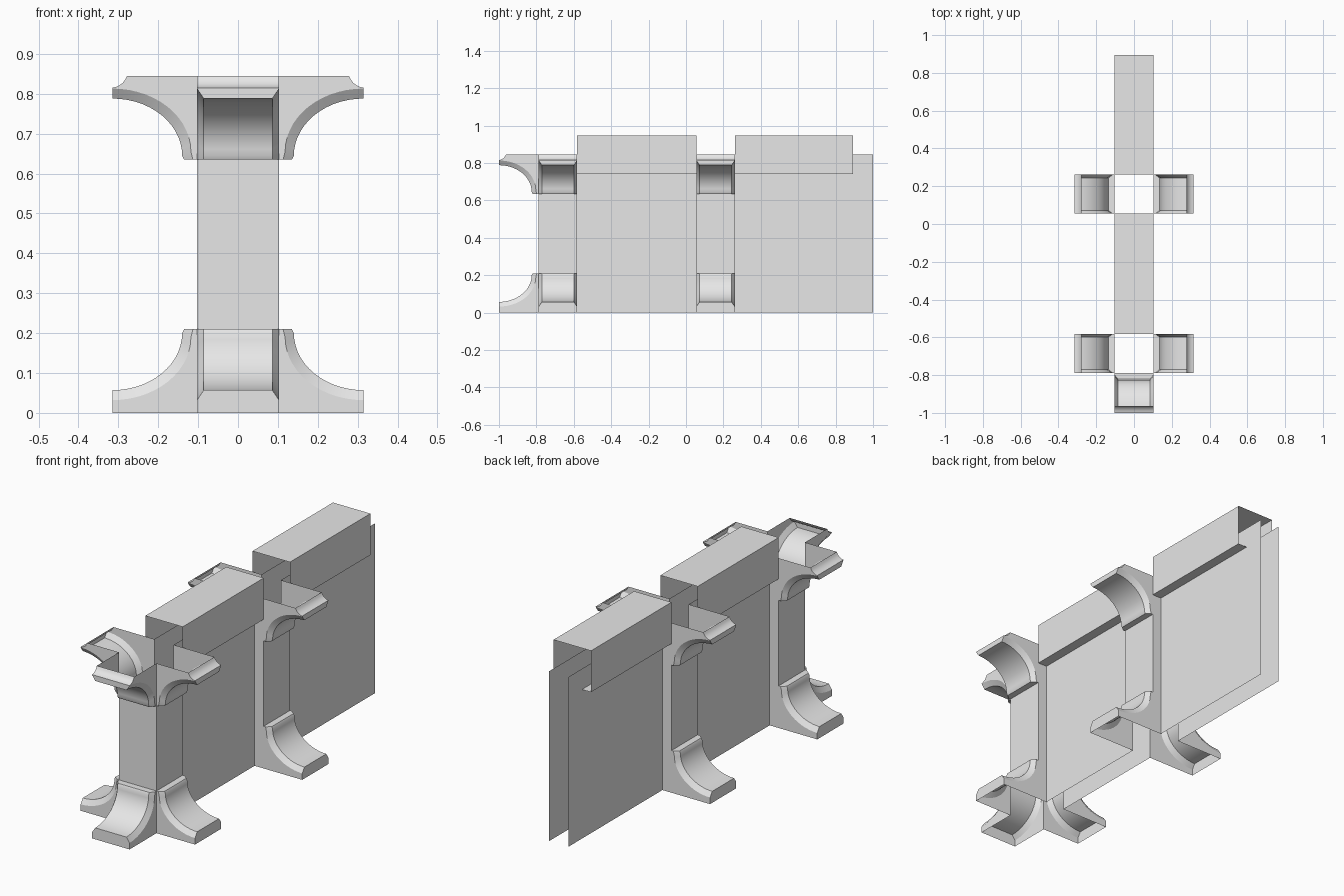
import bpy, bmesh, math
from mathutils import Matrix

cube = bpy.data.objects.get("Cube")
if cube:
    bpy.data.objects.remove(cube, do_unlink=True)

# One plain grey for everything
grey = bpy.data.materials.new("plain_grey")
grey.use_nodes = True
grey.diffuse_color = (0.8, 0.8, 0.8, 1)
grey.node_tree.nodes["Principled BSDF"].inputs["Base Color"].default_value = (0.8, 0.8, 0.8, 1)

H = 0.845        # height of columns and wall sheets
HALF = 0.103     # half width of shaft, arms and caps
SHEET = 0.053    # half distance between wall sheets
INNER = 0.086    # half width of the cove between its chamfers
FOOT = 0.21      # height of a foot or bracket
REACH = 0.315    # how far an arm reaches from the column centre


def finish(name, bm, smooth=False):
    mesh = bpy.data.meshes.new(name)
    bm.to_mesh(mesh)
    bm.free()
    mesh.materials.append(grey)
    if smooth:
        mesh.polygons.foreach_set("use_smooth", [True] * len(mesh.polygons))
        mesh.set_sharp_from_angle(angle=math.radians(30))
    obj = bpy.data.objects.new(name, mesh)
    bpy.context.collection.objects.link(obj)
    return obj


def extrude_y(name, lines, y0, y1):
    """Open sheets: each (x, z) polyline is swept along y."""
    bm = bmesh.new()
    for line in lines:
        rows = [[bm.verts.new((x, y, z)) for y in (y0, y1)] for x, z in line]
        for a, b in zip(rows, rows[1:]):
            bm.faces.new((a[0], a[1], b[1], b[0]))
    return finish(name, bm)


def extrude_z(name, lines, z0, z1):
    """Open sheets: each (x, y) polyline is swept upward."""
    bm = bmesh.new()
    for line in lines:
        rows = [[bm.verts.new((x, y, z)) for z in (z0, z1)] for x, y in line]
        for a, b in zip(rows, rows[1:]):
            bm.faces.new((a[0], b[0], b[1], a[1]))
    return finish(name, bm)


def cove(u0, z0, z1, steps=14):
    """Quarter ellipse from the shaft out to the tip of an arm."""
    pts = []
    for i in range(steps + 1):
        t = math.pi / 2 * i / steps
        pts.append((REACH - (REACH - u0) * math.cos(t), z0 - (z0 - z1) * math.sin(t)))
    return pts


def arm(name, centre_y, angle, upper):
    """Hollow flared arm with chamfered edges; upper ones are flipped and lipped."""
    mid = [(HALF, FOOT), (0.135, FOOT)] + cove(0.14, 0.2, 0.057)
    side = [(HALF, FOOT), (0.113, FOOT)] + cove(0.118, 0.19, 0.032)
    if upper:
        tip = [(REACH, 0.03), (0.303, 0.027), (0.29, 0.019), (0.283, 0.01), (0.278, 0)]
    else:
        tip = [(REACH, 0)]
    mid, side = mid + tip, side + tip
    bm = bmesh.new()
    rows = []
    for (um, zm), (us, zs) in zip(mid, side):
        rows.append([bm.verts.new(p) for p in (
            (us, -HALF, zs), (um, -INNER, zm), (um, INNER, zm), (us, HALF, zs))])
    for a, b in zip(rows, rows[1:]):
        for k in range(3):
            bm.faces.new((a[k], b[k], b[k + 1], a[k + 1]))
    # Flat cheeks
    for k, v in ((0, -HALF), (3, HALF)):
        corner = bm.verts.new((HALF, v, 0))
        bm.faces.new([r[k] for r in rows] + [corner])
    if upper:
        bmesh.ops.transform(bm, verts=bm.verts, matrix=Matrix.Translation((0, 0, H)) @ Matrix.Scale(-1, 4, (0, 0, 1)))
    bmesh.ops.transform(bm, verts=bm.verts,
                        matrix=Matrix.Translation((0, centre_y, 0)) @ Matrix.Rotation(angle, 4, 'Z'))
    bmesh.ops.recalc_face_normals(bm, faces=bm.faces)
    return finish(name, bm, smooth=True)


def column(prefix, cy, arms, closed_front):
    f, b = cy - HALF, cy + HALF
    # Shaft walls between foot and bracket
    if closed_front:
        walls = [[(-HALF, b), (-HALF, f), (HALF, f), (HALF, b)]]
    else:
        walls = [[(s * HALF, f), (s * HALF, b)] for s in (-1, 1)]
    extrude_z(prefix + "_shaft", walls, FOOT, H - FOOT)
    # Full height strips that meet the wall sheets
    ends = [b] if closed_front else [f, b]
    strips = [[(s * SHEET, y), (s * HALF, y)] for y in ends for s in (-1, 1)]
    extrude_z(prefix + "_jambs", strips, 0, H)
    for label, angle in arms.items():
        arm(f"{prefix}_{label}_foot", cy, angle, False)
        arm(f"{prefix}_{label}_bracket", cy, angle, True)


def wall(prefix, y0, y1, cap_end):
    extrude_y(prefix + "_sheets", [[(s * SHEET, 0), (s * SHEET, H)] for s in (-1, 1)], y0, y1)
    # Open-ended cap with lips turned in under its sides
    lo, hi = 0.742, 0.948
    extrude_y(prefix + "_cap", [[(-SHEET, lo), (-HALF, lo), (-HALF, hi),
                                 (HALF, hi), (HALF, lo), (SHEET, lo)]], y0, cap_end)


FRONT_Y, MIDDLE_Y = -0.685, 0.158
sides = {"left": 0, "right": math.pi}
column("front_column", FRONT_Y, {**sides, "front": -math.pi / 2}, True)
column("middle_column", MIDDLE_Y, sides, False)
wall("front_wall", FRONT_Y + HALF, MIDDLE_Y - HALF, MIDDLE_Y - HALF)
wall("back_wall", MIDDLE_Y + HALF, 1.0, 0.894)
